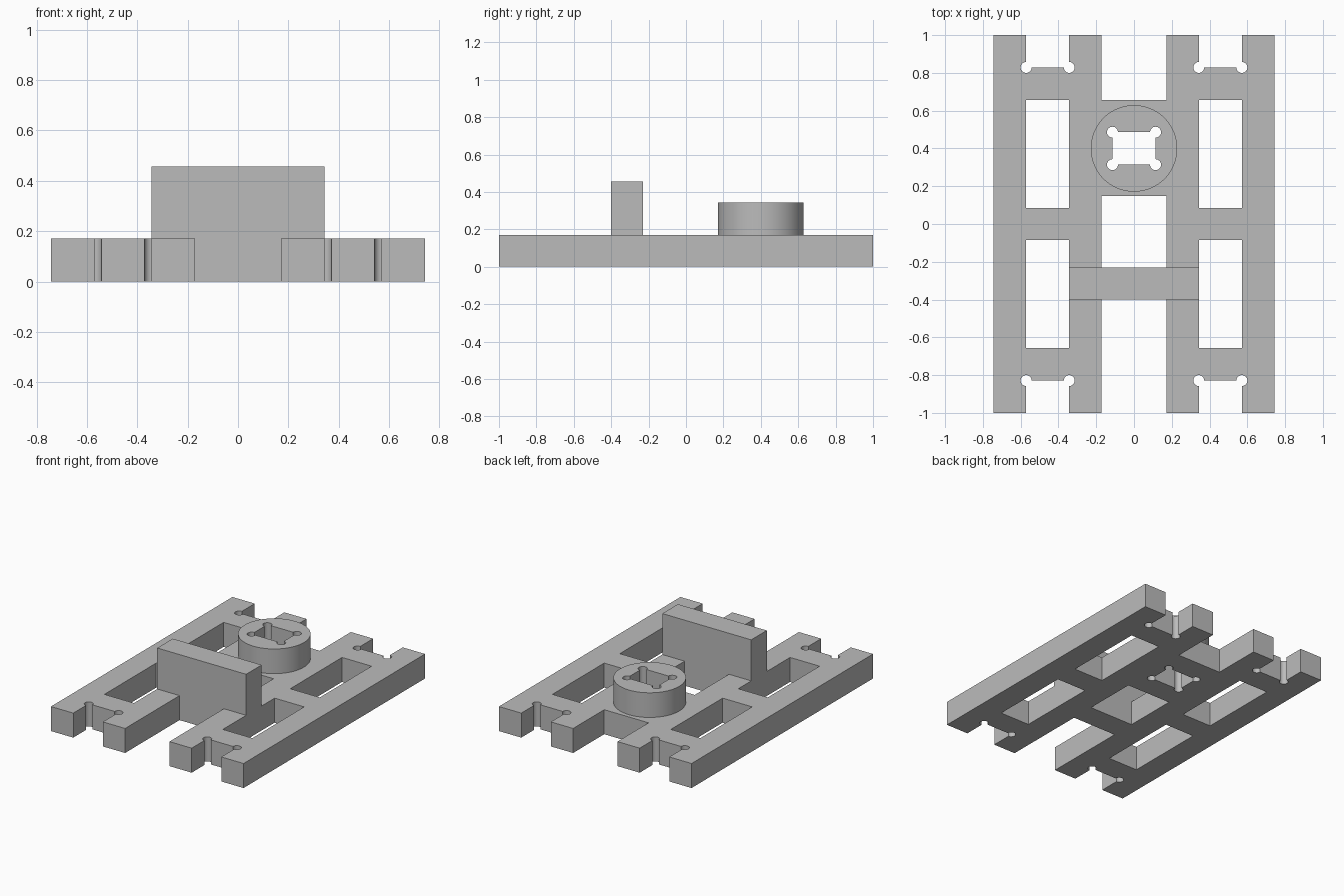
import bpy, bmesh, math
from mathutils import Matrix

if "Cube" in bpy.data.objects:
    bpy.data.objects.remove(bpy.data.objects["Cube"])

T = 0.171                      # frame thickness
grey = bpy.data.materials.new("plain grey")
grey.diffuse_color = (0.5, 0.5, 0.5, 1)
grey.use_nodes = True
grey.node_tree.nodes["Principled BSDF"].inputs["Base Color"].default_value = grey.diffuse_color


def add_box(bm, x0, x1, y0, y1, z0, z1):
    m = Matrix.Translation(((x0 + x1) / 2, (y0 + y1) / 2, (z0 + z1) / 2))
    bmesh.ops.create_cube(bm, size=1, matrix=m @ Matrix.Diagonal((x1 - x0, y1 - y0, z1 - z0, 1)))


def add_cyl(bm, x, y, r, z0, z1, n):
    bmesh.ops.create_cone(bm, cap_ends=True, segments=n, radius1=r, radius2=r,
                          depth=z1 - z0, matrix=Matrix.Translation((x, y, (z0 + z1) / 2)))


def make(name, boxes=(), cyls=()):
    bm = bmesh.new()
    for b in boxes:
        add_box(bm, *b)
    for c in cyls:
        add_cyl(bm, *c)
    me = bpy.data.meshes.new(name)
    bm.to_mesh(me)
    bm.free()
    me.materials.append(grey)
    ob = bpy.data.objects.new(name, me)
    bpy.context.collection.objects.link(ob)
    return ob


def boolean(target, tool, op):
    bpy.context.view_layer.objects.active = target
    mod = target.modifiers.new(op.lower(), 'BOOLEAN')
    mod.operation, mod.solver, mod.object = op, 'EXACT', tool
    mod.use_self = True
    bpy.ops.object.modifier_apply(modifier=mod.name)
    bpy.data.objects.remove(tool)


# Flat slab that becomes the rail frame
frame = make("rail_frame", [(-0.743, 0.743, -1, 1, 0, T)])

# Openings between the rails: centre gaps, side windows and end notches
lo, hi = -0.1, 0.3
gaps = [(-0.171, 0.171, 0.657, 1.1, lo, hi),
        (-0.171, 0.171, -0.229, 0.148, lo, hi),
        (-0.171, 0.171, -1.1, -0.4, lo, hi)]
reliefs = []
for sx in (-1, 1):
    x0, x1 = sorted((sx * 0.343, sx * 0.571))
    for sy in (-1, 1):
        for a, b in ((0.086, 0.657), (0.829, 1.1)):
            y0, y1 = sorted((sy * a, sy * b))
            gaps.append((x0, x1, y0, y1, lo, hi))
        # Round corner reliefs at the foot of each notch
        reliefs += [(x, sy * 0.829, 0.029, lo, hi, 32) for x in (x0, x1)]
boolean(frame, make("gap_cutter", gaps), 'DIFFERENCE')
boolean(frame, make("relief_cutter", cyls=reliefs), 'DIFFERENCE')

# Upright wall and round boss, fused to the frame
boolean(frame, make("upright_wall", [(-0.343, 0.343, -0.4, -0.229, 0.0, 0.457)]), 'UNION')
boolean(frame, make("round_boss", cyls=[(0, 0.4, 0.229, 0.08, 0.343, 96)]), 'UNION')

# Rectangular socket with corner reliefs through the boss
boolean(frame, make("socket_cutter", [(-0.114, 0.114, 0.314, 0.486, -0.1, 0.5)]), 'DIFFERENCE')
holes = [(sx * 0.114, 0.4 + sy * 0.086, 0.029, -0.1, 0.5, 32) for sx in (-1, 1) for sy in (-1, 1)]
boolean(frame, make("socket_relief_cutter", cyls=holes), 'DIFFERENCE')

bpy.ops.object.select_all(action='DESELECT')
frame.select_set(True)
bpy.context.view_layer.objects.active = frame
bpy.ops.object.shade_smooth_by_angle(angle=math.radians(30))
